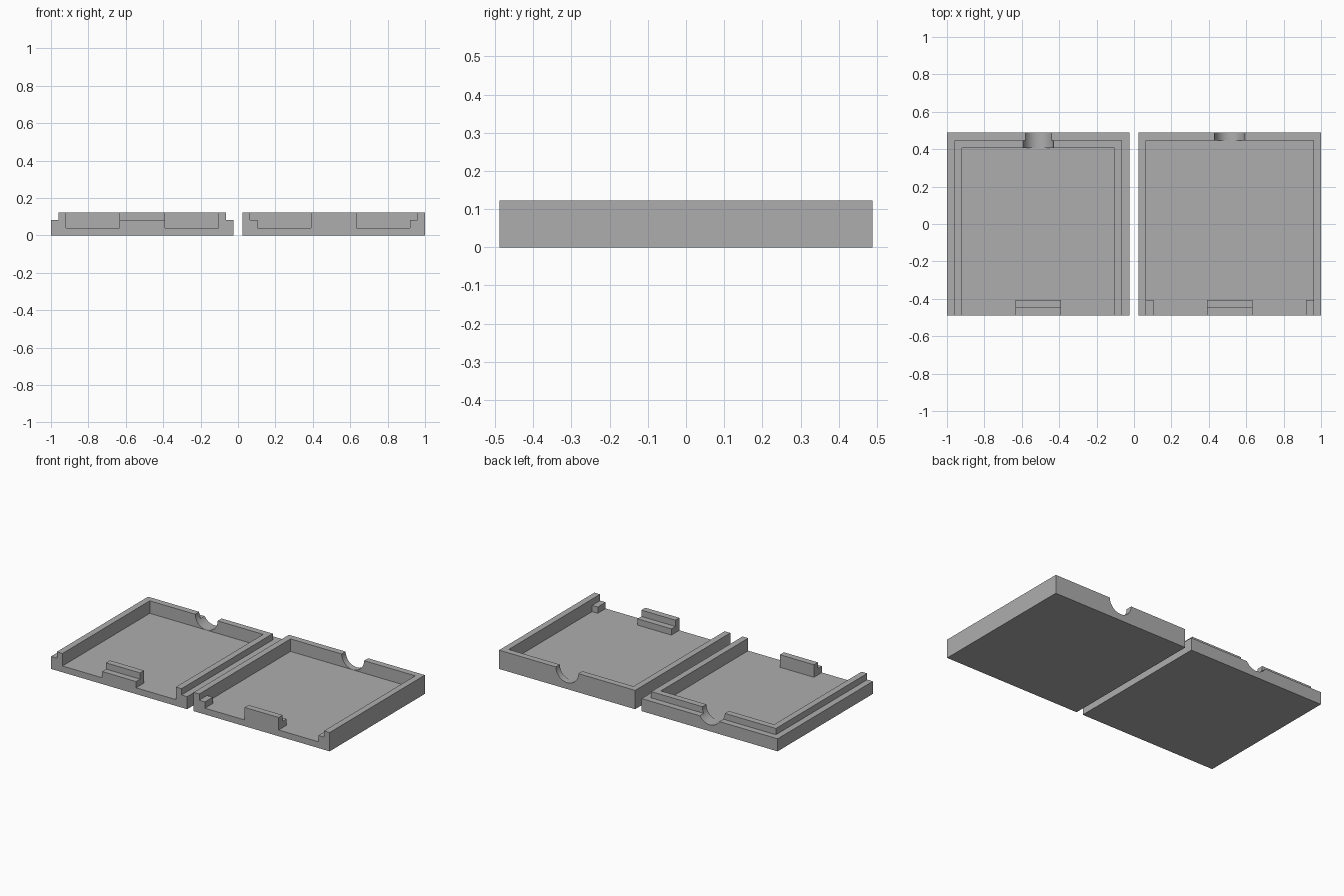
import bpy, bmesh, math
from mathutils import Matrix

cube = bpy.data.objects.get("Cube")
if cube:
    bpy.data.objects.remove(cube, do_unlink=True)

T = 0.0407        # wall and floor thickness
H = 12 * T        # half width of a tray
TOP = 3 * T       # full height
OVER = 0.1        # how far cutters reach past the tray
POST = 3 * T      # half width of the front latch post
CX = 1 - H        # tray centre distance from the middle

grey = bpy.data.materials.new("mid grey")
grey.use_nodes = True
grey.diffuse_color = (0.42, 0.42, 0.42, 1)
grey.node_tree.nodes["Principled BSDF"].inputs["Base Color"].default_value = (0.42, 0.42, 0.42, 1)


def prism(name, plan, z0, z1, cx):
    """Extrude a plan outline from z0 up to z1."""
    bm = bmesh.new()
    face = bm.faces.new([bm.verts.new((x + cx, y, z0)) for x, y in plan])
    up = bmesh.ops.extrude_face_region(bm, geom=[face])
    verts = [v for v in up["geom"] if isinstance(v, bmesh.types.BMVert)]
    bmesh.ops.translate(bm, verts=verts, vec=(0, 0, z1 - z0))
    bmesh.ops.recalc_face_normals(bm, faces=bm.faces)
    return to_object(name, bm)


def to_object(name, bm):
    mesh = bpy.data.meshes.new(name)
    bm.to_mesh(mesh)
    bm.free()
    ob = bpy.data.objects.new(name, mesh)
    bpy.context.collection.objects.link(ob)
    return ob


def rect(x0, x1, y0, y1):
    return [(x0, y0), (x1, y0), (x1, y1), (x0, y1)]


def mirrored(half):
    """Close a plan outline by mirroring its right half across x."""
    return half + [(-x, y) for x, y in reversed(half)]


def notch(cx):
    """Round cutter for the cable hole in the back wall."""
    bm = bmesh.new()
    bmesh.ops.create_cone(bm, cap_ends=True, segments=48, radius1=1.98 * T, radius2=1.98 * T, depth=8 * T,
                          matrix=Matrix.Translation((cx, H, TOP)) @ Matrix.Rotation(math.pi / 2, 4, "X"))
    return to_object("notch_cutter", bm)


def carve(ob, cutters):
    bpy.context.view_layer.objects.active = ob
    for cutter in cutters:
        cutter.hide_render = True
        mod = ob.modifiers.new("cut", "BOOLEAN")
        mod.operation, mod.solver, mod.object = "DIFFERENCE", "EXACT", cutter
        bpy.ops.object.modifier_apply(modifier=mod.name)
        bpy.data.objects.remove(cutter, do_unlink=True)
    # Clean flat faces, then one colour and sharp edges
    bm = bmesh.new()
    bm.from_mesh(ob.data)
    bmesh.ops.remove_doubles(bm, verts=bm.verts, dist=1e-5)
    bmesh.ops.dissolve_limit(bm, angle_limit=0.01, verts=bm.verts, edges=bm.edges)
    bm.to_mesh(ob.data)
    bm.free()
    ob.data.materials.clear()
    ob.data.materials.append(grey)
    bpy.ops.object.select_all(action="DESELECT")
    ob.select_set(True)
    bpy.ops.object.shade_smooth_by_angle(angle=math.radians(30))


FRONT = -H - OVER
BLOCK = rect(-H, H, -H, H)
POST_BACK = -H + 2 * T

# Tray with a raised inner lip and a post that is low in front
lip_tray = prism("lip_tray", BLOCK, 0, TOP, -CX)
inner = H - 2 * T
outer = H - T
cavity = mirrored([(POST, POST_BACK), (POST, FRONT), (inner, FRONT), (inner, inner)])
rebate = mirrored([(outer, outer), (outer, FRONT), (H + OVER, FRONT), (H + OVER, H + OVER)])
carve(lip_tray, [
    prism("cavity_cutter", cavity, T, TOP + OVER, -CX),
    prism("rebate_cutter", rebate, 2 * T, TOP + OVER, -CX),
    prism("post_cutter", rect(-POST - T, POST + T, FRONT, -H + T), 2 * T, TOP + OVER, -CX),
    notch(-CX)])

# Tray with a plain thin wall, low corner stops and a post that is low behind
socket_tray = prism("socket_tray", BLOCK, 0, TOP, CX)
lower = mirrored([(POST, POST_BACK), (POST, FRONT), (inner, FRONT),
                  (inner, POST_BACK), (outer, POST_BACK), (outer, outer)])
upper = mirrored([(POST, -H + T), (POST, FRONT), (outer, FRONT), (outer, outer)])
carve(socket_tray, [
    prism("upper_cutter", upper, 2 * T, TOP + OVER, CX),
    prism("lower_cutter", lower, T, TOP + OVER, CX),
    notch(CX)])
